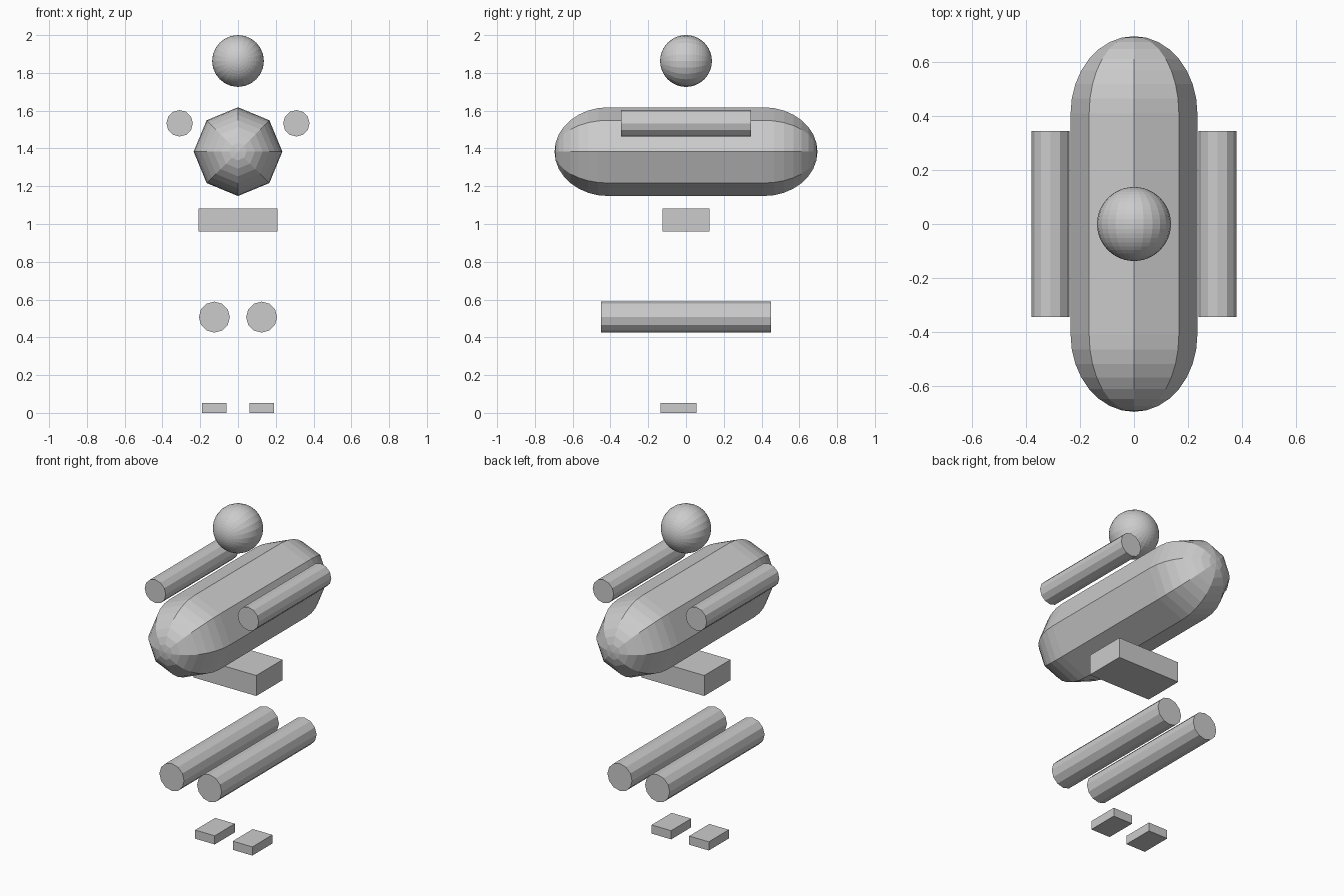
import bpy
import bmesh
from math import pi, sin, cos
from mathutils import Matrix

if "Cube" in bpy.data.objects:
    bpy.data.objects.remove(bpy.data.objects["Cube"])

ALONG_Y = Matrix.Rotation(pi / 2, 4, 'X')


def finish(name, bm, loc):
    bmesh.ops.recalc_face_normals(bm, faces=bm.faces)
    me = bpy.data.meshes.new(name)
    bm.to_mesh(me)
    bm.free()
    ob = bpy.data.objects.new(name, me)
    ob.location = loc
    bpy.context.collection.objects.link(ob)
    return ob


def box(name, loc, size):
    bm = bmesh.new()
    bmesh.ops.create_cube(bm, size=1, matrix=Matrix.Diagonal((*size, 1)))
    return finish(name, bm, loc)


def rod(name, loc, radius, length, sides=12):
    bm = bmesh.new()
    bmesh.ops.create_cone(bm, cap_ends=True, segments=sides, radius1=radius,
                          radius2=radius, depth=length,
                          matrix=ALONG_Y)
    return finish(name, bm, loc)


def capsule(name, loc, radius, straight, cap, sides=8, steps=8):
    # Rings along y between two pole points
    bm = bmesh.new()
    arc = [pi / 2 * k / steps for k in range(1, steps + 1)]
    profile = [(radius * sin(a), -straight - cap * cos(a)) for a in arc]
    profile += [(r, -y) for r, y in reversed(profile)]
    rings = [[bm.verts.new((r * cos(2 * pi * i / sides), y,
                            r * sin(2 * pi * i / sides)))
              for i in range(sides)] for r, y in profile]
    for a, b in zip(rings, rings[1:]):
        for i in range(sides):
            j = (i + 1) % sides
            bm.faces.new((a[i], a[j], b[j], b[i]))
    for ring, s in ((rings[0], -1), (rings[-1], 1)):
        pole = bm.verts.new((0, s * (straight + cap), 0))
        for i in range(sides):
            bm.faces.new((pole, ring[i], ring[(i + 1) % sides]))
    return finish(name, bm, loc)


# Head: faceted ball with its poles on the y axis
bm = bmesh.new()
bmesh.ops.create_uvsphere(bm, u_segments=24, v_segments=24, radius=0.137,
                          matrix=ALONG_Y)
finish("head", bm, (0, 0, 1.863))

# Torso and hips
capsule("torso", (0, 0, 1.383), 0.235, 0.41, 0.286)
box("hips", (0, 0, 1.021), (0.418, 0.25, 0.123))

# Paired limbs
for side, s in (("left", -1), ("right", 1)):
    rod(side + "_arm", (s * 0.309, 0, 1.533), 0.07, 0.688)
    rod(side + "_leg", (s * 0.125, 0, 0.507), 0.082, 0.9)
    box(side + "_foot", (s * 0.125, -0.04, 0.026), (0.13, 0.19, 0.052))
